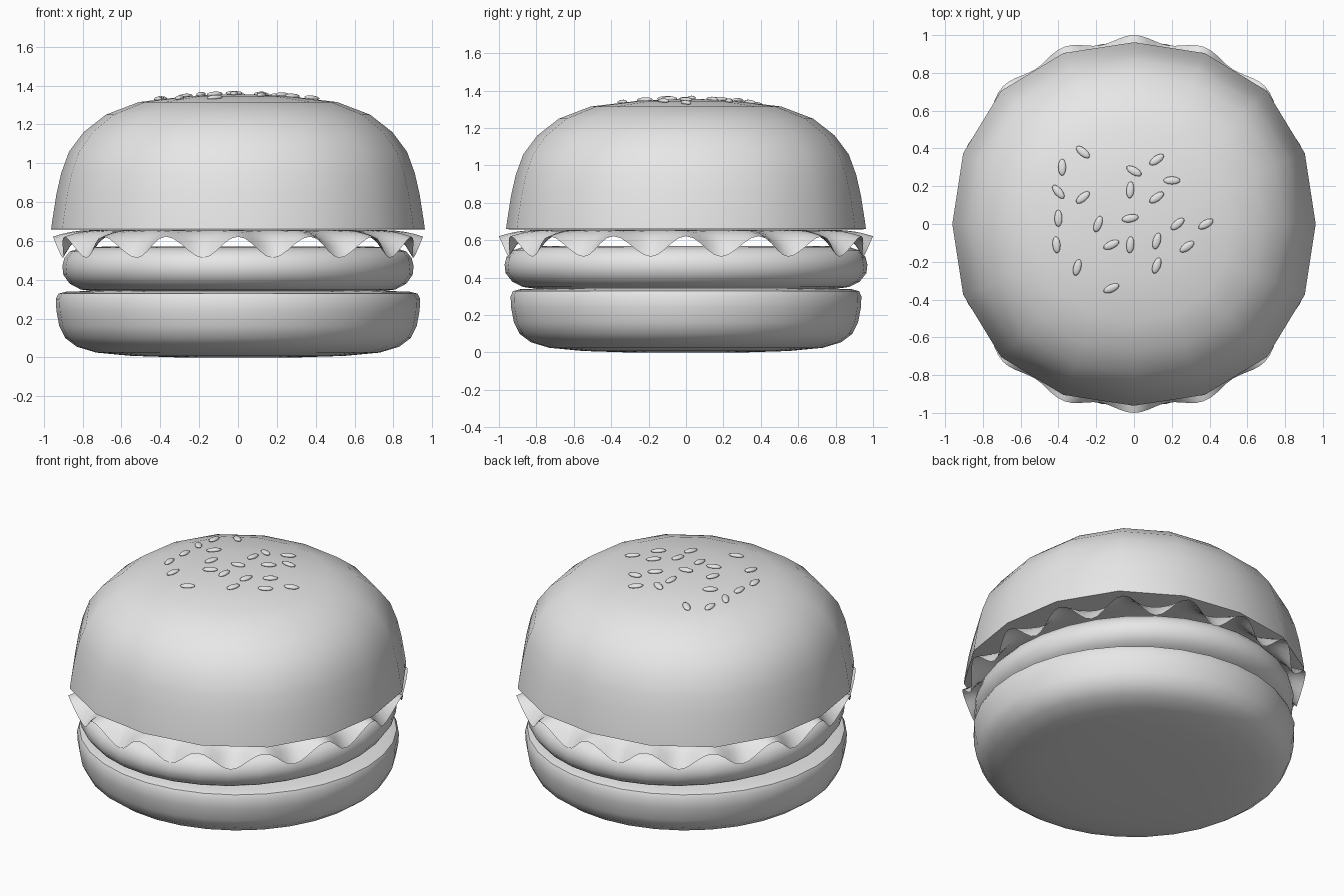
import bpy, bmesh, math
from mathutils import Vector, Matrix

if "Cube" in bpy.data.objects:
    bpy.data.objects.remove(bpy.data.objects["Cube"])

# One plain grey for every part
grey = bpy.data.materials.new("plain grey")
grey.use_nodes = True
grey.diffuse_color = (0.8, 0.8, 0.8, 1)
grey.node_tree.nodes["Principled BSDF"].inputs["Base Color"].default_value = grey.diffuse_color


def finish(name, bm, angle=40):
    """Turn a bmesh into a smooth grey object."""
    bmesh.ops.recalc_face_normals(bm, faces=bm.faces[:])
    mesh = bpy.data.meshes.new(name)
    bm.to_mesh(mesh)
    bm.free()
    mesh.materials.append(grey)
    obj = bpy.data.objects.new(name, mesh)
    bpy.context.collection.objects.link(obj)
    bpy.ops.object.select_all(action="DESELECT")
    obj.select_set(True)
    bpy.context.view_layer.objects.active = obj
    bpy.ops.object.shade_smooth_by_angle(angle=math.radians(angle))
    return obj


def loft(bm, rings):
    """Bridge a list of closed rings of points with quads."""
    loops = [[bm.verts.new(p) for p in ring] for ring in rings]
    for low, high in zip(loops, loops[1:]):
        for i in range(len(low)):
            j = (i + 1) % len(low)
            bm.faces.new((low[i], low[j], high[j], high[i]))
    return loops


def round_part(name, profile, sides, square=0, stretch=(1, 1)):
    """Spin a (radius, height) profile; square pushes the diagonals outward."""
    rings = []
    for r, z in profile:
        ring = []
        for i in range(sides):
            a = math.tau * i / sides
            k = r * (1 + square * math.sin(2 * a) ** 2)
            ring.append((k * math.cos(a) * stretch[0], k * math.sin(a) * stretch[1], z))
        rings.append(ring)
    bm = bmesh.new()
    loops = loft(bm, rings)
    bm.faces.new(loops[0])
    bm.faces.new(loops[-1])
    return finish(name, bm)


# Bottom bun
round_part("bottom_bun", [
    (0.3, 0), (0.55, 0.008), (0.73, 0.025), (0.83, 0.055), (0.89, 0.1), (0.92, 0.16),
    (0.935, 0.24), (0.938, 0.3), (0.925, 0.328), (0.89, 0.338), (0.7, 0.345)], 32)

# Patty, a little deeper than wide
round_part("patty", [
    (0.78, 0.338), (0.87, 0.35), (0.93, 0.38), (0.965, 0.425), (0.97, 0.47),
    (0.96, 0.51), (0.93, 0.545), (0.87, 0.565), (0.75, 0.57)], 32, 0, (0.932, 1))

# Lettuce: a thin sheet with a ruffled rim
LOBES, STEPS = 16, 10
rings = []
for t in (0, 0.25, 0.5, 0.75, 1):
    ring = []
    for i in range(LOBES * STEPS):
        a = math.tau * i / (LOBES * STEPS)
        wave = math.cos(LOBES * a)
        rim = 0.98 + 0.02 * wave + 0.03 * math.sin(2 * a) ** 2
        r = 0.8 + (rim - 0.8) * t
        z = 0.655 - t * t * (0.088 - 0.055 * wave)
        ring.append((0.953 * r * math.cos(a), r * math.sin(a), z))
    rings.append(ring)
bm = bmesh.new()
bm.faces.new(loft(bm, rings)[0])
finish("lettuce", bm, 60)

# Top bun, sixteen sided
top_bun = round_part("top_bun", [
    (0.94, 0.658), (0.962, 0.66), (0.957, 0.7), (0.935, 0.84), (0.91, 0.95), (0.87, 1.06),
    (0.795, 1.16), (0.68, 1.25), (0.51, 1.315), (0.26, 1.345), (0.08, 1.355)], 16, 0.035)
bpy.context.view_layer.update()

# Sesame seeds: x and y in hundredths, then turn in degrees
SEEDS = [(-27, 38, -40), (-38, 30, 90), (-40, 17, -50), (-27, 14, 40), (-40, 3, 90),
         (-19, 0, 70), (-41, -11, 95), (-30, -23, 75), (-12, -11, 25), (-2, 3, 10),
         (-2, 18, 85), (0, 28, -30), (12, 34, 35), (20, 23, 0), (12, 14, 35),
         (23, 0, 40), (38, 0, 30), (12, -9, 75), (-2, -11, 85), (28, -12, 35),
         (12, -22, 70), (-12, -34, 25)]
bm = bmesh.new()
for x, y, turn in SEEDS:
    hit, spot, normal, _ = top_bun.ray_cast(Vector((x / 100, y / 100, 2)), Vector((0, 0, -1)))
    place = (Matrix.Translation(spot + normal * 0.006)
             @ Vector((0, 0, 1)).rotation_difference(normal).to_matrix().to_4x4()
             @ Matrix.Rotation(math.radians(turn), 4, "Z")
             @ Matrix.Diagonal((0.045, 0.021, 0.012, 1)))
    bmesh.ops.create_uvsphere(bm, u_segments=12, v_segments=8, radius=1, matrix=place)
finish("sesame_seeds", bm, 80)
